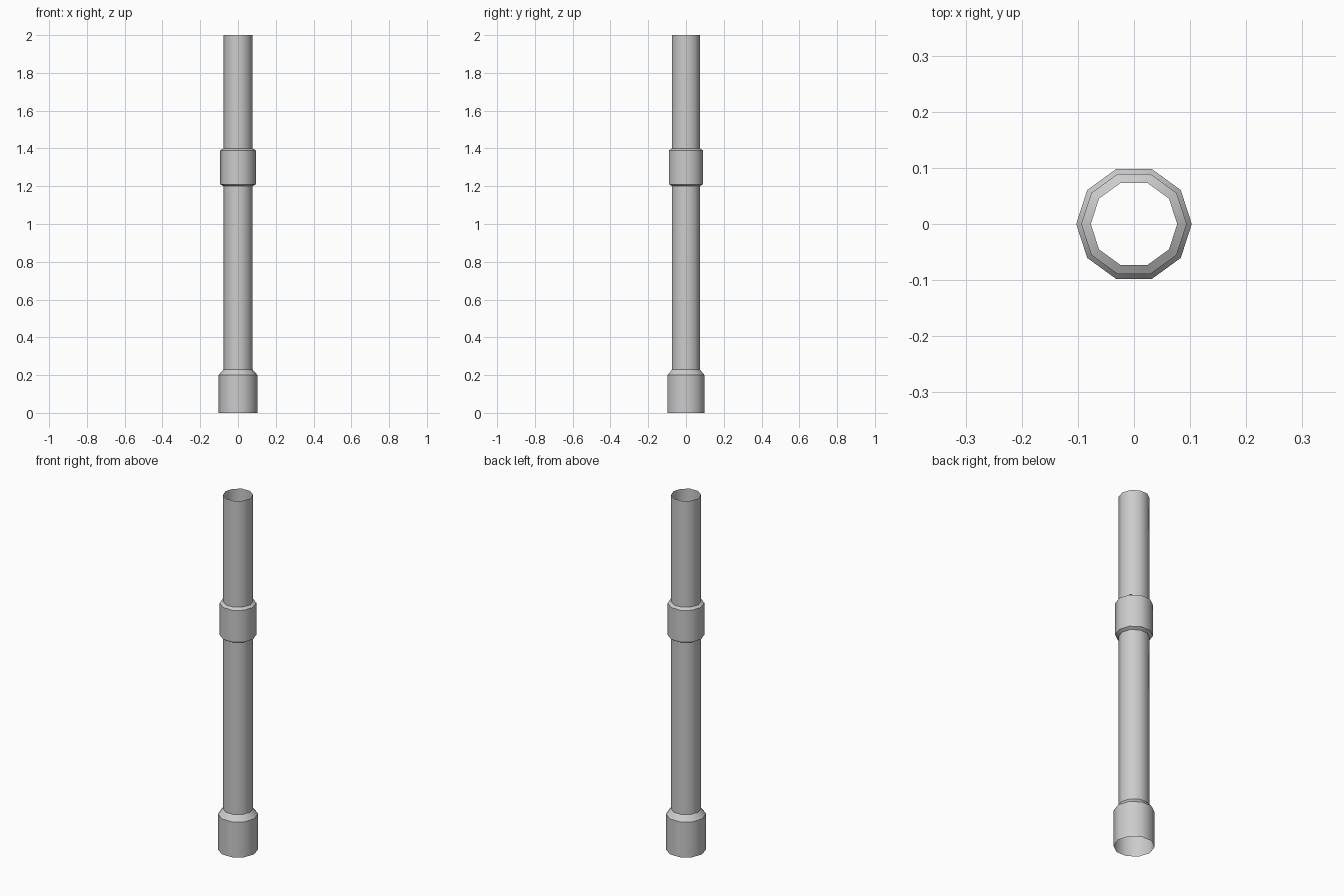
import bpy, bmesh
from math import cos, sin, tau, radians

SIDES = 10
PIPE, COLLAR, BASE = 0.077, 0.094, 0.103

cube = bpy.data.objects.get("Cube")
if cube:
    bpy.data.objects.remove(cube, do_unlink=True)

grey = bpy.data.materials.new("light grey")
grey.use_nodes = True
colour = (0.6, 0.6, 0.6, 1)
grey.diffuse_color = colour
grey.node_tree.nodes["Principled BSDF"].inputs["Base Color"].default_value = colour


def lathe(name, profile):
    """Open-ended ten-sided shell from (radius, height) pairs, bottom to top."""
    bm = bmesh.new()
    rings = [[bm.verts.new((r * cos(tau * i / SIDES), r * sin(tau * i / SIDES), z))
              for i in range(SIDES)] for r, z in profile]
    for low, high in zip(rings, rings[1:]):
        for i in range(SIDES):
            j = (i + 1) % SIDES
            bm.faces.new((low[i], low[j], high[j], high[i]))
    mesh = bpy.data.meshes.new(name)
    bm.to_mesh(mesh)
    bm.free()
    mesh.materials.append(grey)
    obj = bpy.data.objects.new(name, mesh)
    bpy.context.collection.objects.link(obj)
    bpy.ops.object.select_all(action="DESELECT")
    obj.select_set(True)
    bpy.context.view_layer.objects.active = obj
    bpy.ops.object.shade_smooth_by_angle(angle=radians(38))


# Hollow base socket with a sloped shoulder
lathe("base_socket", [(BASE, 0), (BASE, 0.2), (PIPE, 0.23)])
# Lower and upper pipe lengths
lathe("lower_pipe", [(PIPE, 0.23), (PIPE, 1.2)])
lathe("upper_pipe", [(PIPE, 1.4), (PIPE, 2)])
# Chamfered coupling between the pipes
lathe("collar", [(PIPE, 1.2), (COLLAR, 1.21), (COLLAR, 1.39), (PIPE, 1.4)])
